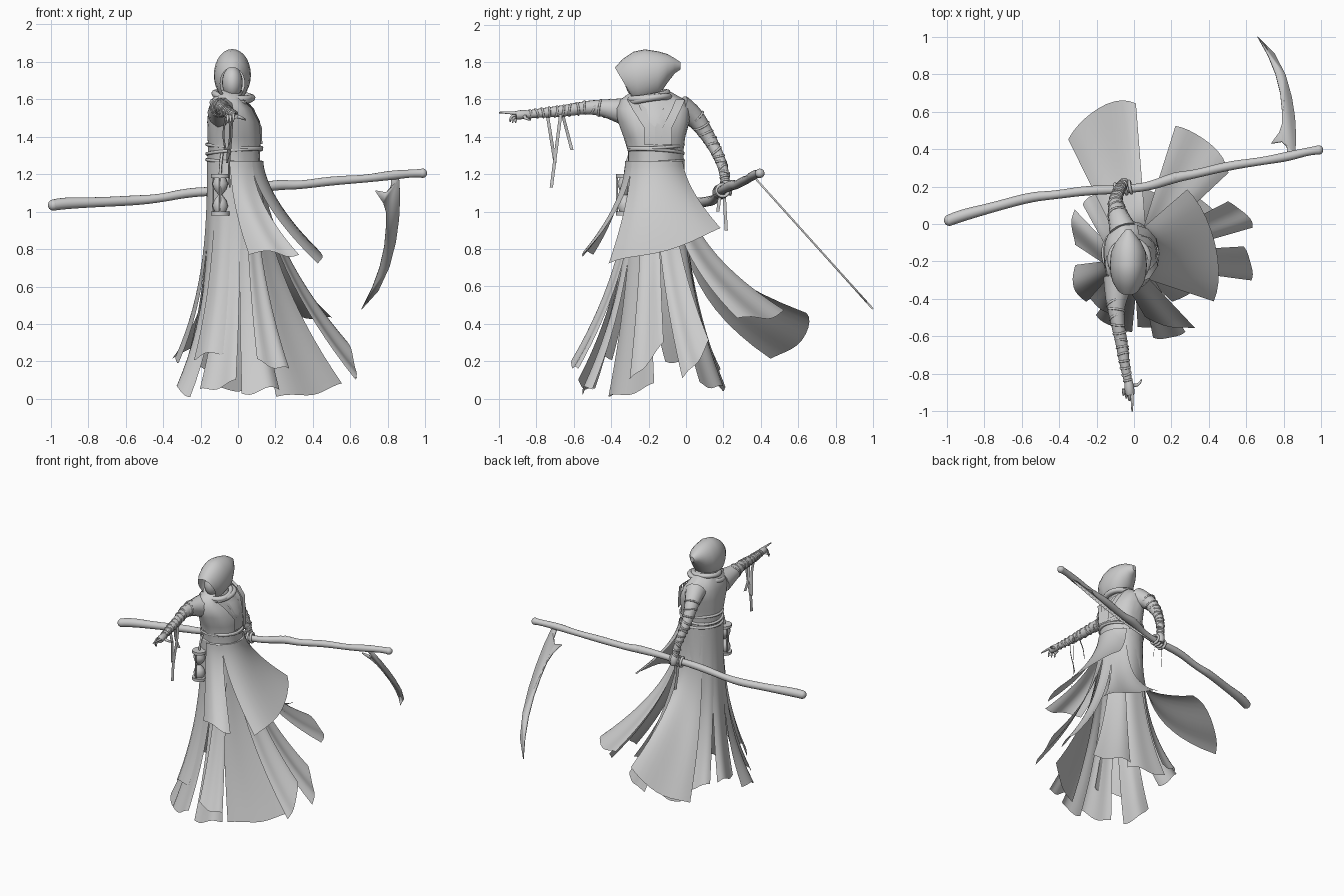
import bpy, bmesh, math, random
from mathutils import Vector as V

if "Cube" in bpy.data.objects:
    bpy.data.objects.remove(bpy.data.objects["Cube"])
random.seed(4)


def make(name, verts, faces, angle=50):
    me = bpy.data.meshes.new(name)
    me.from_pydata([tuple(v) for v in verts], [], faces)
    me.update()
    ob = bpy.data.objects.new(name, me)
    bpy.context.collection.objects.link(ob)
    bpy.context.view_layer.objects.active = ob
    bpy.ops.object.select_all(action='DESELECT')
    ob.select_set(True)
    bpy.ops.object.shade_smooth_by_angle(angle=math.radians(angle))
    return ob


def loft(name, rings, start=True, end=True):
    n = len(rings[0])
    verts = [p for r in rings for p in r]
    faces = [(i*n+j, i*n+(j+1) % n, (i+1)*n+(j+1) % n, (i+1)*n+j)
             for i in range(len(rings)-1) for j in range(n)]
    if start:
        faces.append(tuple(reversed(range(n))))
    if end:
        faces.append(tuple(range(len(verts)-n, len(verts))))
    return make(name, verts, faces)


def ellipse_z(cx, cy, z, rx, ry, n=32, wob=0.0):
    return [V((cx+rx*math.cos(a)*(1+wob*math.sin(7*a+z*9)),
               cy+ry*math.sin(a)*(1+wob*math.sin(7*a+z*9)), z))
            for a in [2*math.pi*i/n for i in range(n)]]


def tube(name, pts, radii, res=3):
    cu = bpy.data.curves.new(name, 'CURVE')
    cu.dimensions = '3D'
    cu.bevel_depth, cu.bevel_resolution = 1, res
    cu.use_fill_caps, cu.resolution_u = True, 4
    s = cu.splines.new('NURBS')
    s.points.add(len(pts)-1)
    for p, c, r in zip(s.points, pts, radii):
        p.co, p.radius = (*c, 1), r
    s.order_u, s.use_endpoint_u = 3, True
    ob = bpy.data.objects.new(name, cu)
    bpy.context.collection.objects.link(ob)
    return ob


def ring(name, loc, axis, R, r, sy=1):
    bpy.ops.mesh.primitive_torus_add(major_radius=R, minor_radius=r, location=loc,
                                     major_segments=28, minor_segments=8)
    ob = bpy.context.object
    ob.name = name
    ob.scale.y = sy
    ob.rotation_euler = V(axis).to_track_quat('Z', 'Y').to_euler()
    bpy.ops.object.shade_smooth()


def ribbon(name, pts, w, side):
    side = V(side)*w/2
    verts = [q for p in pts for q in (V(p)-side, V(p)+side)]
    make(name, verts, [(2*i, 2*i+1, 2*i+3, 2*i+2) for i in range(len(pts)-1)])


# cloth strip hanging from the waist ellipse, flaring towards its lower corners
C = V((-0.02, -0.16, 0))


def strip(name, a0, a1, L, R, p, bulge=.03, grow=1.0, ztop=1.27, wave=.007, nu=10, nt=16):
    L, R, verts = V(L), V(R), []
    ph = random.uniform(0, 6)
    for j in range(nt+1):
        t = j/nt
        for i in range(nu+1):
            u = i/nu
            a = math.radians(a0+(a1-a0)*u)
            top = C+V((.145*grow*math.cos(a), .152*grow*math.sin(a), ztop))
            bot = L.lerp(R, u)
            out = V((bot.x-C.x, bot.y-C.y, 0)).normalized()
            bot += out*bulge*4*u*(1-u)
            bot.z = max(0, bot.z+.014*math.sin(u*7+ph))
            q = top.lerp(bot, t**p) + out*wave*t*math.sin(u*6+ph)
            q.z = top.z+(bot.z-top.z)*t
            verts.append(q)
    n = nu+1
    make(name, verts, [(j*n+i, j*n+i+1, (j+1)*n+i+1, (j+1)*n+i)
                       for j in range(nt) for i in range(nu)])


# long torn robe strips, counter-clockwise from the right side
for i, s in enumerate([
    (-28, 5, (.62, -.30, .09), (.58, -.12, .29), 1.8),
    (-2, 30, (.63, -.02, .10), (.50, .12, .30), 1.9),
    (22, 58, (.42, .07, .08), (.20, .20, .05), 2.0),
    (25, 62, (.50, .27, .42), (.22, .52, .46), 2.3, .06),
    (58, 105, (.16, .12, .06), (-.10, .21, .05), 2.2),
    (120, 160, (-.10, .18, .15), (-.27, .10, .2), 2.6),
    (155, 202, (-.32, .08, .22), (-.32, -.11, .2), 2.8, .01),
    (195, 242, (-.32, -.22, .08), (-.26, -.42, .02), 2.9),
    (225, 268, (-.24, -.40, .22), (-.04, -.47, .25), 2.3),
    (250, 284, (-.20, -.48, .04), (-.01, -.57, .09), 2.3),
    (280, 312, (.02, -.55, .03), (.22, -.50, .06), 2.2),
    (295, 318, (.10, -.60, .20), (.27, -.57, .15), 2.0),
    (305, 345, (.20, -.41, 0), (.55, -.17, .07), 1.9),
]):
    strip("robe_strip_%d" % i, *s)
strip("back_flap", 55, 128, (.01, .64, .45), (-.35, .45, .20), 3.2, .08)

# shorter overskirt layer
strip("overskirt_side", -55, 62, (.42, -.41, .71), (.28, .18, .90), 1.6, .09, 1.07)
strip("overskirt_front", 262, 308, (.06, -.50, .78), (.33, -.56, .77), 1.8, .02, 1.09)

# torso with shoulders spread along y
loft("torso", [ellipse_z(*s, wob=.025) for s in [
    (-.02, -.16, 1.22, .143, .15), (-.02, -.16, 1.32, .138, .147),
    (-.02, -.165, 1.40, .142, .165), (-.025, -.17, 1.48, .14, .19),
    (-.04, -.175, 1.55, .12, .20), (-.05, -.18, 1.60, .09, .17),
    (-.04, -.19, 1.65, .06, .09)]])
for i, (z, t) in enumerate([(1.27, .05), (1.32, -.08), (1.35, .06)]):
    ring("belt_%d" % i, (-.02, -.16, z), (t, -t*.7, 1), .143, .009, 1.04)

# open lapels and hanging chest scraps on the right side
for i, (ya, yb) in enumerate([(-.29, -.20), (-.24, -.17), (-.08, -.14), (-.03, -.10)]):
    ribbon("lapel_%d" % i, [(.02, ya, 1.60), (.08, ya*.7+yb*.3, 1.55),
                            (.122, yb, 1.45), (.125, yb, 1.36)], .05, (-.2, 1, 0))

# hood: rings along y, open at the front, drooping tip behind
loft("hood", [[V((-.03+rx*math.cos(a), y+.05*(1-math.sin(a))*k, zc+rz*math.sin(a)))
               for a in [2*math.pi*i/28 for i in range(28)]]
              for y, zc, rx, rz, k in [
    (-.38, 1.685, .065, .085, 1), (-.34, 1.70, .085, .115, .7), (-.28, 1.72, .095, .135, .3),
    (-.22, 1.73, .099, .138, 0), (-.15, 1.735, .093, .122, 0), (-.10, 1.765, .07, .078, 0),
    (-.06, 1.78, .04, .04, 0), (-.03, 1.78, .015, .02, 0)]], start=False)
for i, (z, R) in enumerate([(1.62, .09), (1.595, .10)]):
    ring("scarf_%d" % i, (-.03, -.20, z), (.1-.2*i, -.15, 1), R, .018, 1.15)
bpy.ops.mesh.primitive_uv_sphere_add(segments=20, ring_count=12, radius=1,
                                     location=(-.03, -.25, 1.69))
face = bpy.context.object
face.name, face.scale = "face", (.055, .075, .085)
bpy.ops.object.shade_smooth()


# arms with wrapped bandages
def arm(name, pts, radii):
    tube(name, pts, radii)
    for i in range(1, len(pts)-1):
        a, b = V(pts[i]), V(pts[i+1])
        for k in range(3):
            f = (k+.5)/3
            r = radii[i]+(radii[i+1]-radii[i])*f
            tilt = V([random.uniform(-.35, .35) for _ in range(3)])
            ring(name+"_wrap", a.lerp(b, f), (b-a).normalized()+tilt, r*.95, .006)


arm("front_arm", [(-.08, -.30, 1.53), (-.10, -.40, 1.55), (-.09, -.52, 1.56),
                  (-.065, -.64, 1.54), (-.05, -.75, 1.53), (-.03, -.85, 1.52)],
    [.085, .055, .036, .032, .027, .021])
arm("rear_arm", [(-.06, -.03, 1.55), (-.085, .04, 1.52), (-.10, .12, 1.40),
                 (-.085, .17, 1.31), (-.065, .205, 1.22), (-.06, .21, 1.15)],
    [.075, .055, .036, .03, .026, .023])

# pointing hand
tube("front_palm", [(-.03, -.83, 1.52), (-.025, -.88, 1.52), (-.02, -.91, 1.515)], [.02, .03, .022])
for i, (x, pts) in enumerate([
    (-.01, [(-.90, 1.525), (-.95, 1.53), (-1.0, 1.53)]),
    (-.025, [(-.90, 1.52), (-.945, 1.515), (-.94, 1.48)]),
    (-.04, [(-.89, 1.515), (-.935, 1.505), (-.925, 1.475)]),
    (-.055, [(-.88, 1.51), (-.92, 1.50), (-.91, 1.475)])]):
    tube("finger_%d" % i, [(x, y, z) for y, z in pts], [.009, .008, .004])
tube("thumb", [(-.01, -.86, 1.51), (.025, -.87, 1.50), (.04, -.83, 1.49)], [.010, .009, .004])

# hand gripping the shaft
tube("rear_palm", [(-.06, .205, 1.16), (-.055, .225, 1.12), (-.05, .22, 1.09)], [.024, .032, .022])
for i in range(4):
    ring("grip_finger_%d" % i, (-.095+.025*i, .182+.005*i, 1.105+.003*i), (1, .2, .08), .032, .009)

# ribbons hanging from the forearms
for i, (x, y, z0, z1, d) in enumerate([
    (-.05, -.74, 1.51, 1.26, .04), (-.04, -.67, 1.52, 1.13, -.05), (-.07, -.66, 1.52, 1.33, .05),
    (-.07, .20, 1.17, .90, .015), (-.04, .19, 1.15, 1.0, -.02)]):
    ribbon("arm_ribbon_%d" % i, [(x+.008*math.sin(k*.8+i), y+d*k/6, z0+(z1-z0)*k/6)
                                 for k in range(7)], .02, (.5, .86, 0))

# gnarled scythe shaft
path = [(-.985, .02, 1.035), (-.94, .04, 1.045), (-.75, .09, 1.05), (-.55, .145, 1.06),
        (-.42, .155, 1.07), (-.25, .18, 1.105), (-.05, .185, 1.11), (.08, .20, 1.12),
        (.22, .25, 1.145), (.32, .265, 1.14), (.5, .31, 1.165), (.68, .335, 1.175),
        (.82, .36, 1.195), (.94, .39, 1.205), (.985, .395, 1.205)]
tube("shaft", path, [.03, .033, .026, .027, .022, .026, .022, .023, .029, .022, .025, .02,
                     .026, .02, .024], 5)
for k, r in ((0, .03), (8, .025), (14, .025)):
    bpy.ops.mesh.primitive_ico_sphere_add(subdivisions=3, radius=r, location=path[k])
    bpy.context.object.name = "shaft_knot"
    bpy.ops.object.shade_smooth()

# curved blade lying in a sloping plane
outline = [(.82, 1.19), (.86, 1.18), (.866, 1.08), (.86, .96), (.843, .84), (.81, .71), (.75, .58),
           (.66, .48), (.715, .59), (.755, .70), (.78, .81), (.79, .92), (.79, 1.0), (.775, 1.05),
           (.735, 1.11), (.79, 1.10), (.815, 1.13)]
blade = make("blade", [(x, .36+(1.19-z)*.9, z) for x, z in outline], [tuple(range(len(outline)))])
m = blade.modifiers.new("thickness", 'SOLIDIFY')
m.thickness, m.offset = .01, 0

# hourglass hanging from the belt
hx, hy = -.095, -.325
loft("hourglass", [ellipse_z(hx, hy, z, r, r, 16) for z, r in [
    (1.0, .03), (1.03, .042), (1.06, .033), (1.09, .01), (1.12, .033), (1.15, .042), (1.18, .03)]])
for z in (.99, 1.19):
    loft("hourglass_cap", [ellipse_z(hx, hy, z+d, .05, .05, 16) for d in (-.01, .01)])
for k in range(3):
    a = 2.1*k+.5
    p = (hx+.045*math.cos(a), hy+.045*math.sin(a))
    tube("hourglass_post", [(*p, .99), (*p, 1.09), (*p, 1.19)], [.006]*3, 1)
tube("hourglass_cord", [(hx, hy, 1.19), (hx, hy, 1.25), (hx+.01, -.30, 1.31)], [.008]*3, 1)
